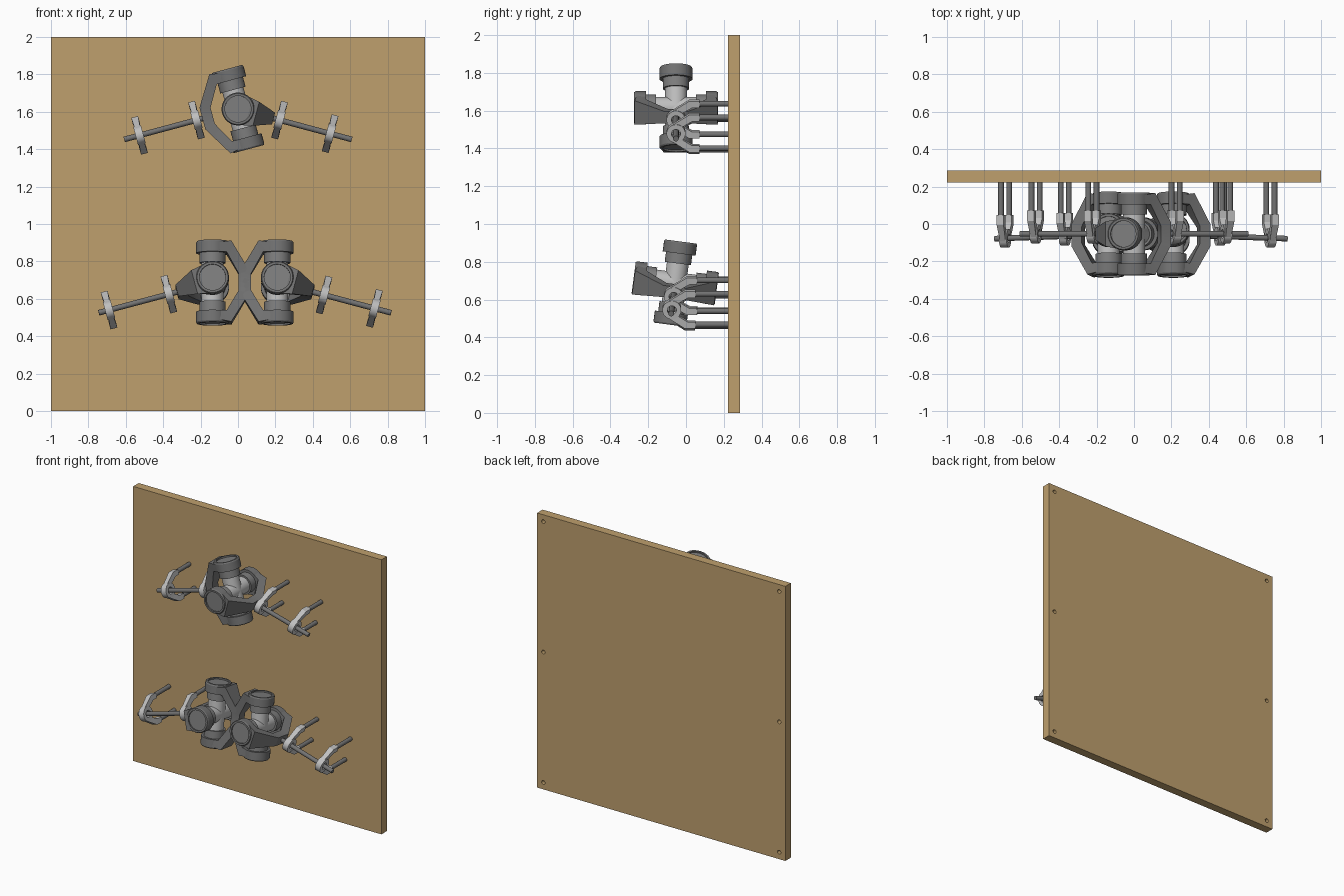
import bpy, bmesh
from math import sin, cos, pi, radians
from mathutils import Matrix, Vector

if "Cube" in bpy.data.objects:
    bpy.data.objects.remove(bpy.data.objects["Cube"], do_unlink=True)


def material(name, rgb):
    m = bpy.data.materials.new(name)
    m.use_nodes = True
    m.diffuse_color = (*rgb, 1)
    m.node_tree.nodes["Principled BSDF"].inputs["Base Color"].default_value = (*rgb, 1)
    return m


TAN = material("tan wood", (0.52, 0.35, 0.155))
DARK = material("dark steel", (0.17, 0.17, 0.17))
MID = material("mid steel", (0.21, 0.21, 0.21))
LIGHT = material("light steel", (0.52, 0.52, 0.52))
parts = []


def finish(name, bm, mat, matrix=Matrix()):
    bmesh.ops.recalc_face_normals(bm, faces=bm.faces[:])
    mesh = bpy.data.meshes.new(name)
    bm.to_mesh(mesh)
    bm.free()
    mesh.materials.append(mat)
    ob = bpy.data.objects.new(name, mesh)
    ob.matrix_world = matrix
    bpy.context.collection.objects.link(ob)
    parts.append(ob)
    return ob


def lathe(bm, profile, matrix=Matrix(), n=32):
    """Spin a closed (radius, height) profile around z."""
    rings = [[bm.verts.new(matrix @ Vector((r * cos(2 * pi * i / n), r * sin(2 * pi * i / n), h)))
              for r, h in profile] for i in range(n)]
    k = len(profile)
    for i in range(n):
        a, b = rings[i], rings[(i + 1) % n]
        for j in range(k):
            bm.faces.new((a[j], a[(j + 1) % k], b[(j + 1) % k], b[j]))


def cylinder(bm, r, start, end, n=24):
    start, end = Vector(start), Vector(end)
    d = end - start
    m = Matrix.Translation((start + end) / 2) @ d.to_track_quat('Z', 'Y').to_matrix().to_4x4()
    bmesh.ops.create_cone(bm, cap_ends=True, segments=n, radius1=r, radius2=r,
                          depth=d.length, matrix=m)


def strip(bm, outer, inner, widths):
    """Solid bar between two lines in the xz plane, with a half width in y at each station."""
    rows = []
    for (ox, oz), (ix, iz), w in zip(outer, inner, widths):
        rows.append([bm.verts.new(p) for p in
                     ((ox, -w, oz), (ox, w, oz), (ix, w, iz), (ix, -w, iz))])
    for a, b in zip(rows, rows[1:]):
        for j in range(4):
            bm.faces.new((a[j], a[(j + 1) % 4], b[(j + 1) % 4], b[j]))
    bm.faces.new(rows[0])
    bm.faces.new(rows[-1])


def frame(direction, pin):
    """Local x runs outward along the shaft, local z along the pin."""
    d, t = Vector(direction).normalized(), Vector(pin).normalized()
    return Matrix((d, t.cross(d), t)).transposed().to_4x4()


def yoke(name, matrix):
    outer = [(0.02, 0.205), (0.10, 0.219), (0.197, 0.06)]
    inner = [(0.02, 0.158), (0.075, 0.158), (0.14, 0.045)]
    widths = [0.083, 0.066, 0.032]
    flip = lambda pts: [(x, -z) for x, z in reversed(pts)]
    bm = bmesh.new()
    strip(bm, outer + flip(outer), inner + flip(inner), widths + widths[::-1])
    for s in (-1, 1):
        lathe(bm, [(0.07, s * 0.158), (0.088, s * 0.158), (0.088, s * 0.214),
                   (0.083, s * 0.222), (0.07, s * 0.222)])
    finish(name, bm, DARK, matrix)


def spider(name, matrix, pins):
    body, cups = bmesh.new(), bmesh.new()
    for pin in pins:
        p = Vector(pin)
        cylinder(body, 0.058, -0.12 * p, 0.12 * p, 32)
        for s in (-1, 1):
            cylinder(cups, 0.07, s * 0.105 * p, s * 0.212 * p, 32)
    finish(name + "_cross", body, LIGHT, matrix)
    finish(name + "_bearing_cups", cups, MID, matrix)


BOARD_FRONT = 0.222


def bracket(name, centre, direction):
    """Forked shaft support with two rods reaching back to the board."""
    d = Vector(direction)
    up = Vector((-d.z, 0, d.x)) * (1 if d.x > 0 else -1)
    m = Matrix.Translation(centre) @ frame(up.cross(d), up)
    back = m.to_3x3() @ Vector((1, 0, 0))
    if back.y < 0:
        m = Matrix.Translation(centre) @ frame(-back, up)
    bm = bmesh.new()
    spin_axis = Matrix.Rotation(pi / 2, 4, 'X')
    lathe(bm, [(0.024, -0.021), (0.05, -0.021), (0.05, 0.021), (0.024, 0.021)], spin_axis)
    for s in (-1, 1):
        strip(bm, [(-0.02, s * 0.045), (0.07, s * 0.102), (0.125, s * 0.102)],
              [(0.025, s * 0.03), (0.085, s * 0.066), (0.125, s * 0.066)],
              [0.015, 0.019, 0.019])
    finish(name, bm, LIGHT, m)
    rods = bmesh.new()
    for s in (-1, 1):
        cylinder(rods, 0.015, (0.10, 0, s * 0.084), (BOARD_FRONT + 0.01 - centre.y, 0, s * 0.084))
    finish(name + "_rods", rods, DARK, m)


def shaft(name, joint, direction, length, stations):
    bm = bmesh.new()
    d = Vector(direction)
    cylinder(bm, 0.015, joint @ (d * 0.16), joint @ (d * length))
    finish(name, bm, DARK)
    for label, u in zip(("inner", "outer"), stations):
        bracket(f"{name}_{label}_bracket", joint @ (d * u), d)


# Backing board with blind screw holes in the rear
bm = bmesh.new()
bmesh.ops.create_cube(bm, size=1, matrix=Matrix.Translation((0, 0.2535, 1))
                      @ Matrix.Diagonal((2, 0.063, 2, 1)))
board = finish("backing_board", bm, TAN)
bm = bmesh.new()
for x in (-0.95, 0.95):
    for z in (0.05, 1, 1.95):
        cylinder(bm, 0.014, (x, 0.25, z), (x, 0.3, z), 16)
cutter = finish("screw_hole_cutter", bm, TAN)
parts.remove(cutter)
cutter.hide_render = True
cutter.hide_set(True)
cut = board.modifiers.new("screw_holes", 'BOOLEAN')
cut.object = cutter
cut.operation = 'DIFFERENCE'
cut.solver = 'EXACT'

# Shaft directions, both sloping down away from the joints
c, s = cos(radians(15)), sin(radians(15))
LEFT, RIGHT = (c, 0, -s), (-c, 0, -s)
Y_PIN, Z_PIN = (0, 1, 0), (0, 0, 1)

# Upper single joint
upper = Matrix.Translation((0, -0.053, 1.615))
tilted_pin = (-s, 0, c)
yoke("upper_right_yoke", upper @ frame(RIGHT, tilted_pin))
yoke("upper_left_yoke", upper @ frame(LEFT, Y_PIN))
spider("upper_joint", upper, (tilted_pin, Y_PIN))
shaft("upper_right_shaft", upper, RIGHT, 0.63, (0.23, 0.545))
shaft("upper_left_shaft", upper, LEFT, 0.63, (0.23, 0.51))

# Lower double joint, leaning back slightly
lean = Matrix.Rotation(radians(-7.5), 4, 'X')
for side, x, out, inward, stations in (
        ("right", -0.136, RIGHT, (1, 0, 0), (0.242, 0.573)),
        ("left", 0.21, LEFT, (-1, 0, 0), (0.259, 0.538))):
    joint = Matrix.Translation((x, -0.057, 0.687)) @ lean
    yoke(f"lower_{side}_centre_yoke", joint @ frame(inward, Z_PIN))
    yoke(f"lower_{side}_outer_yoke", joint @ frame(out, Y_PIN))
    spider(f"lower_{side}_joint", joint, (Z_PIN, Y_PIN))
    shaft(f"lower_{side}_shaft", joint, out, 0.63, stations)

# Smooth the round parts, keep edges crisp
bpy.ops.object.select_all(action='DESELECT')
for ob in parts:
    ob.select_set(True)
bpy.context.view_layer.objects.active = board
bpy.ops.object.shade_smooth_by_angle(angle=radians(30))
